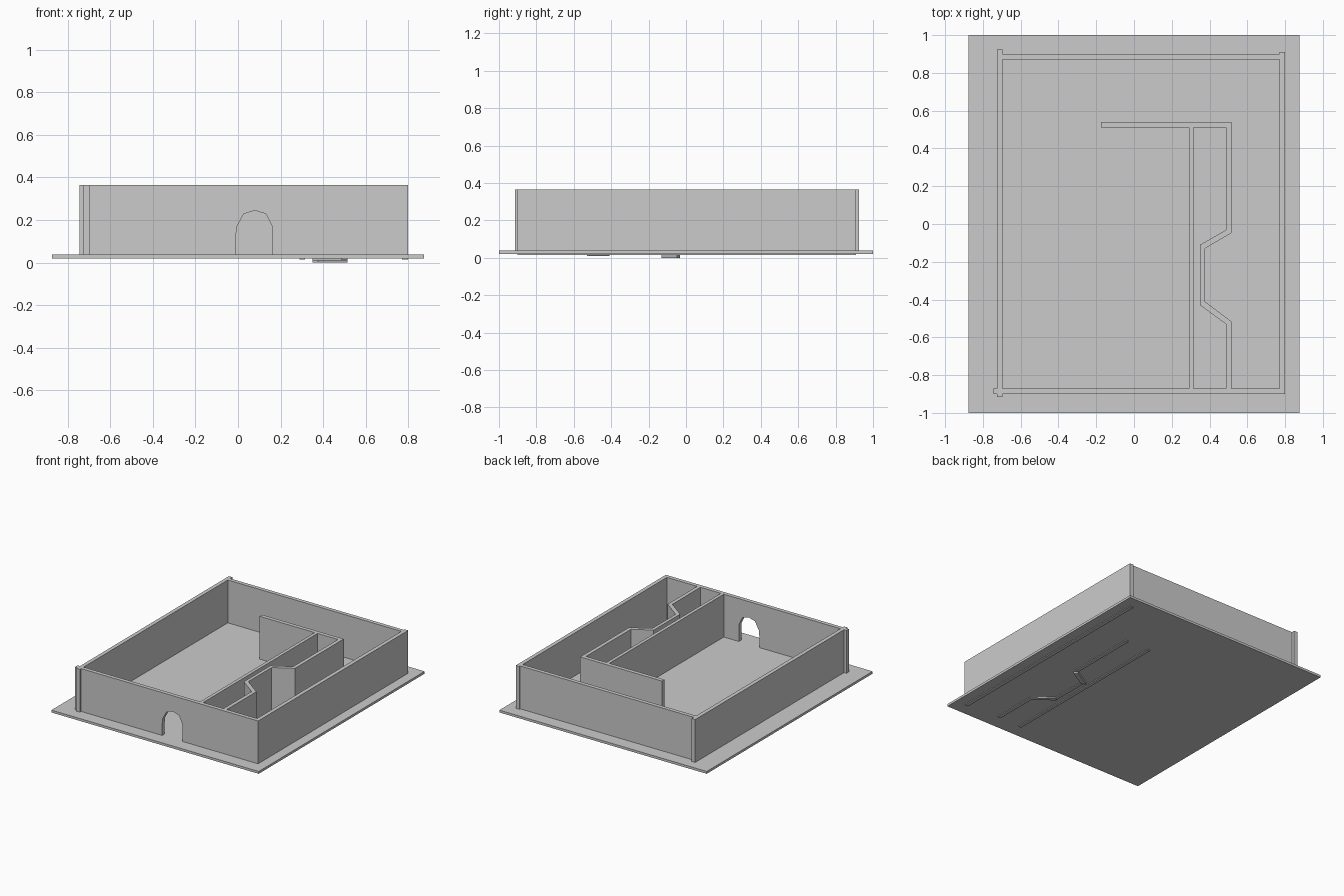
import bpy
import bmesh
from mathutils import Vector

if "Cube" in bpy.data.objects:
    bpy.data.objects.remove(bpy.data.objects["Cube"], do_unlink=True)

FLOOR_BASE, FLOOR_TOP, WALL_TOP = 0.02, 0.038, 0.365
WALL_BASE = 0.03      # walls are set slightly into the floor
DEEP_BASE = 0.014     # some walls poke through the floor

grey = bpy.data.materials.new("light grey")
grey.use_nodes = True
colour = (0.6, 0.6, 0.6, 1)
grey.diffuse_color = colour
grey.node_tree.nodes["Principled BSDF"].inputs["Base Color"].default_value = colour


def prism(name, outline, offset):
    """Extrude a flat outline by an offset vector."""
    bm = bmesh.new()
    face = bm.faces.new([bm.verts.new(p) for p in outline])
    result = bmesh.ops.extrude_face_region(bm, geom=[face])
    moved = [v for v in result["geom"] if isinstance(v, bmesh.types.BMVert)]
    bmesh.ops.translate(bm, verts=moved, vec=Vector(offset))
    bmesh.ops.recalc_face_normals(bm, faces=bm.faces)
    mesh = bpy.data.meshes.new(name)
    bm.to_mesh(mesh)
    bm.free()
    mesh.materials.append(grey)
    obj = bpy.data.objects.new(name, mesh)
    bpy.context.collection.objects.link(obj)
    return obj


def panel(name, plan, base=WALL_BASE, top=WALL_TOP):
    """Upright panel from its plan outline."""
    return prism(name, [(x, y, base) for x, y in plan], (0, 0, top - base))


def block(name, x0, x1, y0, y1, base=WALL_BASE, top=WALL_TOP):
    return panel(name, [(x0, y0), (x1, y0), (x1, y1), (x0, y1)], base, top)


# Floor slab
block("floor", -0.875, 0.875, -1, 1, FLOOR_BASE, FLOOR_TOP)

# Outer walls, whose ends overshoot the corners a little
block("right_side_wall", -0.725, -0.695, -0.915, 0.925)
block("left_side_wall", 0.77, 0.8, -0.9, 0.91, DEEP_BASE)
block("back_wall", -0.725, 0.8, 0.87, 0.9)

# Front wall with an arched doorway
arch = [(-0.01, WALL_BASE), (-0.01, 0.125), (-0.005, 0.17), (0.027, 0.228),
        (0.08, 0.245), (0.132, 0.228), (0.163, 0.165), (0.163, WALL_BASE)]
front = [(-0.745, WALL_BASE)] + arch + [(0.8, WALL_BASE), (0.8, WALL_TOP), (-0.745, WALL_TOP)]
prism("front_wall", [(x, -0.9, z) for x, z in front], (0, 0.03, 0))

# Straight inner partitions
block("long_partition", 0.29, 0.315, -0.89, 0.52, DEEP_BASE)
block("cross_partition", -0.175, 0.515, 0.51, 0.54)

# Stepped partition: matching points along its two faces
outer = [(0.515, 0.52), (0.515, -0.048), (0.375, -0.13),
         (0.375, -0.41), (0.515, -0.515), (0.515, -0.88)]
inner = [(0.487, 0.52), (0.487, -0.032), (0.35, -0.11),
         (0.35, -0.43), (0.487, -0.53), (0.487, -0.88)]
bases = [DEEP_BASE, 0.0, DEEP_BASE, 0.01, DEEP_BASE]
for i, base in enumerate(bases):
    plan = [outer[i], outer[i + 1], inner[i + 1], inner[i]]
    panel(f"stepped_partition_{i + 1}", plan, base)
